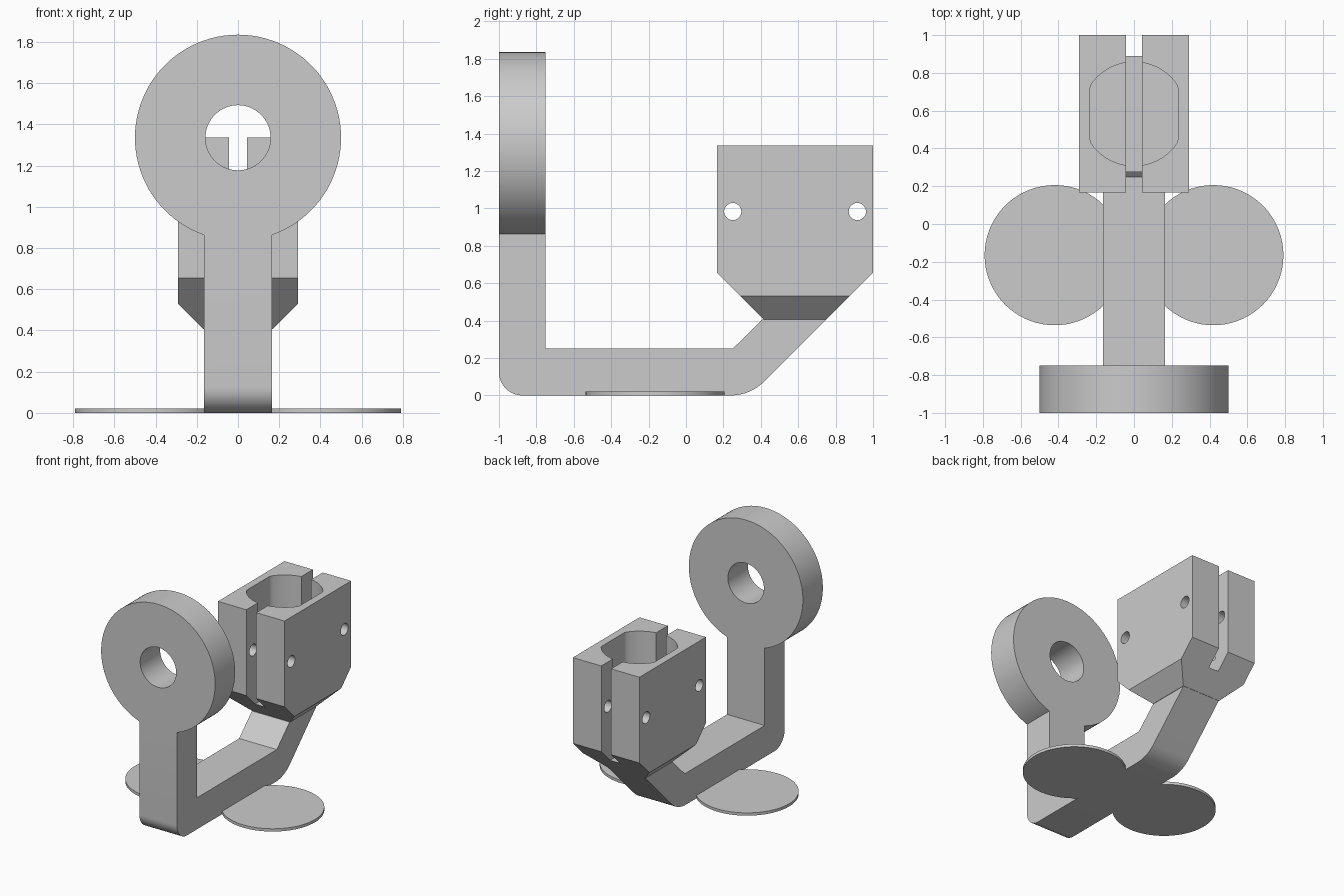
import bpy, bmesh
from math import sin, cos, radians, pi
from mathutils import Vector

cube = bpy.data.objects.get("Cube")
if cube:
    bpy.data.objects.remove(cube, do_unlink=True)

grey = bpy.data.materials.new("plain_grey")
grey.use_nodes = True
grey.diffuse_color = (0.6, 0.6, 0.6, 1)
grey.node_tree.nodes["Principled BSDF"].inputs["Base Color"].default_value = grey.diffuse_color


def finish(name, bm):
    bmesh.ops.recalc_face_normals(bm, faces=bm.faces)
    mesh = bpy.data.meshes.new(name)
    bm.to_mesh(mesh)
    bm.free()
    mesh.materials.append(grey)
    obj = bpy.data.objects.new(name, mesh)
    bpy.context.collection.objects.link(obj)
    return obj


def prism(name, points, offset):
    """Extrude a closed loop of 3D points along an offset."""
    bm = bmesh.new()
    face = bm.faces.new([bm.verts.new(p) for p in points])
    new = bmesh.ops.extrude_face_region(bm, geom=[face])["geom"]
    bmesh.ops.translate(bm, vec=offset, verts=[g for g in new if isinstance(g, bmesh.types.BMVert)])
    # extruding keeps the starting face as the closing cap
    return finish(name, bm)


def circle(r, n):
    return [(r * cos(2 * pi * i / n), r * sin(2 * pi * i / n)) for i in range(n)]


def arc(cy, cz, r, start, end, n):
    return [(cy + r * cos(radians(start + (end - start) * i / n)),
             cz + r * sin(radians(start + (end - start) * i / n))) for i in range(n + 1)]


def boolean(obj, tool, operation):
    mod = obj.modifiers.new("cut", "BOOLEAN")
    mod.object, mod.operation, mod.solver = tool, operation, "EXACT"
    bpy.context.view_layer.objects.active = obj
    bpy.ops.object.modifier_apply(modifier=mod.name)
    bpy.data.objects.remove(tool, do_unlink=True)


def smooth(obj):
    bpy.ops.object.select_all(action="DESELECT")
    obj.select_set(True)
    bpy.context.view_layer.objects.active = obj
    bpy.ops.object.shade_smooth_by_angle(angle=radians(25))


# Bent arm: upright post, flat base and angled neck in one side profile
HALF = 0.165
side = [(-1, 0.95)] + arc(-0.875, 0.125, 0.125, 180, 270, 12)
side += arc(0.24, 0.25, 0.25, 270, 315, 12)
side += [(0.75, 0.407), (0.41, 0.407), (0.25, 0.25), (-0.75, 0.25), (-0.75, 0.95)]
arm = prism("arm_with_ring", [(-HALF, y, z) for y, z in side], (2 * HALF, 0, 0))

# Ring on top of the post, with its hole
RING_Z = 1.335
ring = prism("ring", [(x, -1, RING_Z + z) for x, z in circle(0.5, 96)], (0, 0.25, 0))
boolean(arm, ring, "UNION")
hole = prism("ring_hole", [(x, -1.1, RING_Z + z) for x, z in circle(0.158, 64)], (0, 0.45, 0))
boolean(arm, hole, "DIFFERENCE")
smooth(arm)

# Clamp block: box tapered towards the neck, as a hull of four levels
MID_Y = 0.583
bm = bmesh.new()
for z, hx, hy in ((1.335, 0.292, 0.417), (0.655, 0.292, 0.417),
                  (0.531, 0.292, 0.293), (0.407, 0.168, 0.169)):
    for sx in (-1, 1):
        for sy in (-1, 1):
            bm.verts.new((sx * hx, MID_Y + sy * hy, z))
bmesh.ops.convex_hull(bm, input=bm.verts)
bmesh.ops.dissolve_limit(bm, angle_limit=radians(1), verts=bm.verts, edges=bm.edges)
block = finish("clamp_block", bm)

# Round bore with two flat sides
bore = prism("bore", [(max(-0.232, min(0.232, x)), MID_Y + y, 0.66)
                      for x, y in circle(0.275, 96)], (0, 0, 1))
boolean(block, bore, "DIFFERENCE")

# Slot from front to back
slot = prism("slot", [(x, 0, z) for x, z in ((-0.043, 0.545), (0.043, 0.545),
                                             (0.043, 1.6), (-0.043, 1.6))], (0, 1.3, 0))
boolean(block, slot, "DIFFERENCE")

# Screw holes across the block
for sy in (-1, 1):
    screw = prism("screw_hole", [(-0.5, MID_Y + sy * 0.333 + y, 0.983 + z)
                                 for y, z in circle(0.046, 32)], (1, 0, 0))
    boolean(block, screw, "DIFFERENCE")
smooth(block)

# Thin round pads either side of the base
for name, s in (("left_pad", 1), ("right_pad", -1)):
    pad = prism(name, [(s * 0.42 + x, -0.165 + y, 0) for x, y in circle(0.371, 72)], (0, 0, 0.022))
    smooth(pad)
